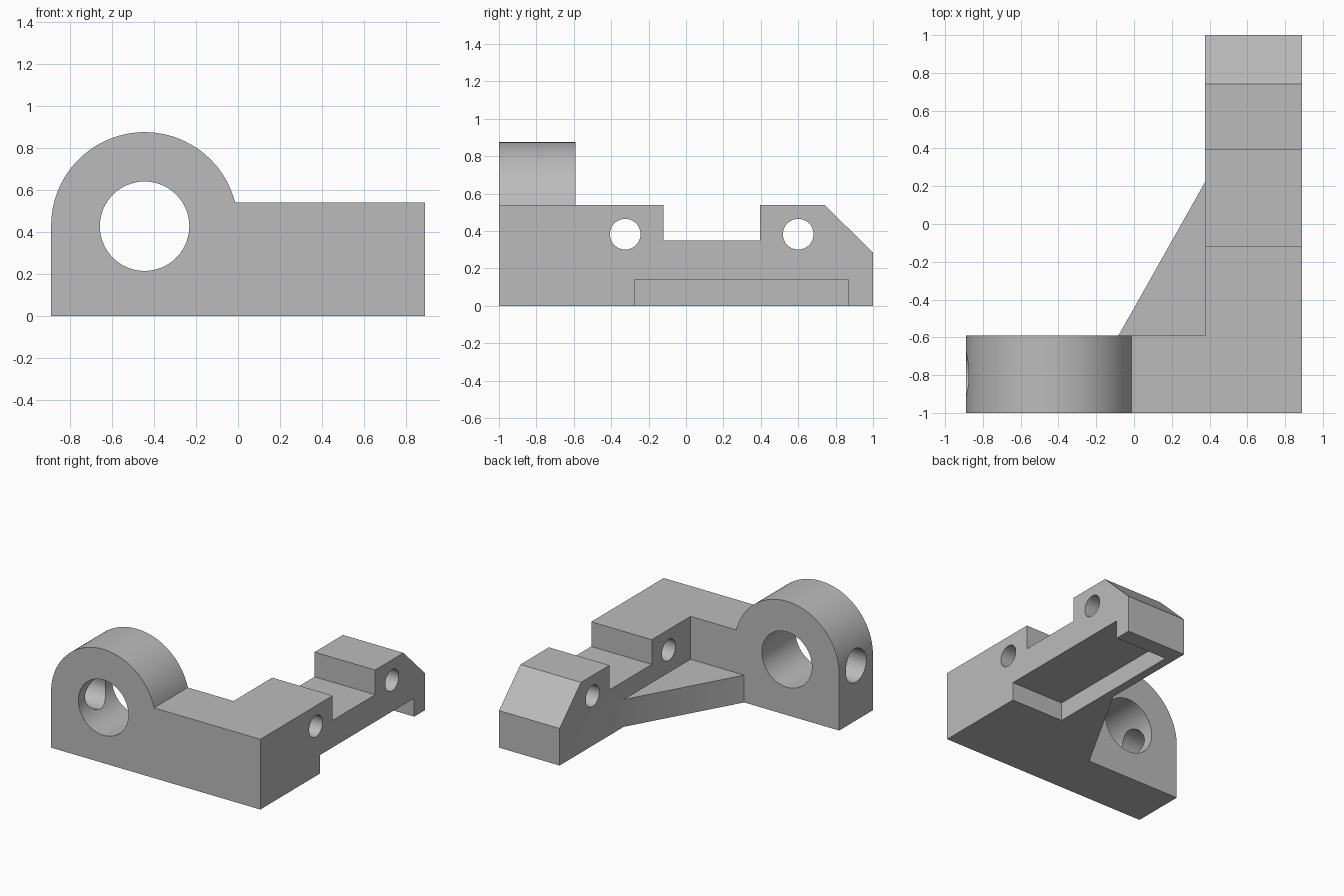
import bpy, bmesh, math
from mathutils import Vector

if "Cube" in bpy.data.objects:
    bpy.data.objects.remove(bpy.data.objects["Cube"])

steel = bpy.data.materials.new("plain grey")
steel.use_nodes = True
GREY = (0.5, 0.5, 0.5, 1)
steel.diffuse_color = GREY
steel.node_tree.nodes["Principled BSDF"].inputs["Base Color"].default_value = GREY


def prism(name, profile, axis, start, end):
    """Extrude a 2D profile along an axis; the profile uses the other two axes in order."""
    def place(p, d):
        co = list(p)
        co.insert("xyz".index(axis), d)
        return Vector(co)
    bm = bmesh.new()
    face = bm.faces.new([bm.verts.new(place(p, start)) for p in profile])
    ext = bmesh.ops.extrude_face_region(bm, geom=[face])
    shift = place((0, 0), end - start)
    bmesh.ops.translate(bm, vec=shift, verts=[v for v in ext["geom"] if isinstance(v, bmesh.types.BMVert)])
    bmesh.ops.recalc_face_normals(bm, faces=bm.faces)
    mesh = bpy.data.meshes.new(name)
    bm.to_mesh(mesh)
    bm.free()
    mesh.materials.append(steel)
    obj = bpy.data.objects.new(name, mesh)
    bpy.context.collection.objects.link(obj)
    return obj


def arc(cx, cy, r, a0, a1, steps):
    return [(cx + r * math.cos(a0 + (a1 - a0) * i / steps),
             cy + r * math.sin(a0 + (a1 - a0) * i / steps)) for i in range(steps + 1)]


def bore(name, cx, cy, r, axis, start, end, sides=64):
    return prism(name, arc(cx, cy, r, 0, math.tau, sides)[:-1], axis, start, end)


# Front plate with rounded bearing eye
EX, EZ, ER = -0.445, 0.43, 0.445
TOP = 0.54
plate_profile = [(-0.89, 0), (0.89, 0), (0.89, TOP)]
plate_profile += arc(EX, EZ, ER, math.asin((TOP - EZ) / ER), math.pi, 56)
bracket = prism("bracket", plate_profile, "y", -1, -0.59)

# Notched side arm with a chamfered end
arm = prism("side_arm", [(-1, 0), (1, 0), (1, 0.285), (0.74, TOP), (0.395, TOP),
                         (0.395, 0.35), (-0.12, 0.35), (-0.12, TOP), (-1, TOP)],
            "x", 0.375, 0.89)

# Low triangular rib in the inner corner
rib = prism("corner_rib", [(-0.085, -0.595), (0.4, -0.595), (0.4, 0.26), (0.375, 0.22), (-0.082, -0.59)],
            "z", 0, 0.21)

# Bores and the underside pocket
cutters = [
    bore("eye_bore", EX, 0.427, 0.213, "y", -1.1, -0.5),
    bore("side_port", -0.795, 0.42, 0.125, "x", -1, -0.5, 48),
    bore("front_arm_bore", -0.325, 0.383, 0.082, "x", 0.2, 1, 48),
    bore("rear_arm_bore", 0.6, 0.383, 0.082, "x", 0.2, 1, 48),
    prism("underside_pocket", [(-0.275, -0.1), (0.87, -0.1), (0.87, 0.142), (-0.275, 0.142)],
          "x", 0.44, 1),
]

# Combine everything into one solid
for parts, operation in (([arm, rib], "UNION"), (cutters, "DIFFERENCE")):
    for part in parts:
        part.hide_render = True
        mod = bracket.modifiers.new(part.name, "BOOLEAN")
        mod.operation = operation
        mod.solver = "EXACT"
        mod.object = part
bpy.context.view_layer.update()
solid = bpy.data.meshes.new_from_object(bracket.evaluated_get(bpy.context.evaluated_depsgraph_get()))
bracket.modifiers.clear()
bracket.data = solid
for part in [arm, rib] + cutters:
    bpy.data.objects.remove(part)

# Merge coplanar faces and smooth the round surfaces
bm = bmesh.new()
bm.from_mesh(solid)
bmesh.ops.remove_doubles(bm, verts=bm.verts, dist=0.0002)
bmesh.ops.dissolve_limit(bm, angle_limit=math.radians(0.5), verts=bm.verts, edges=bm.edges)
bm.to_mesh(solid)
bm.free()
bpy.ops.object.select_all(action="DESELECT")
bracket.select_set(True)
bpy.context.view_layer.objects.active = bracket
bpy.ops.object.shade_smooth_by_angle(angle=math.radians(30))
